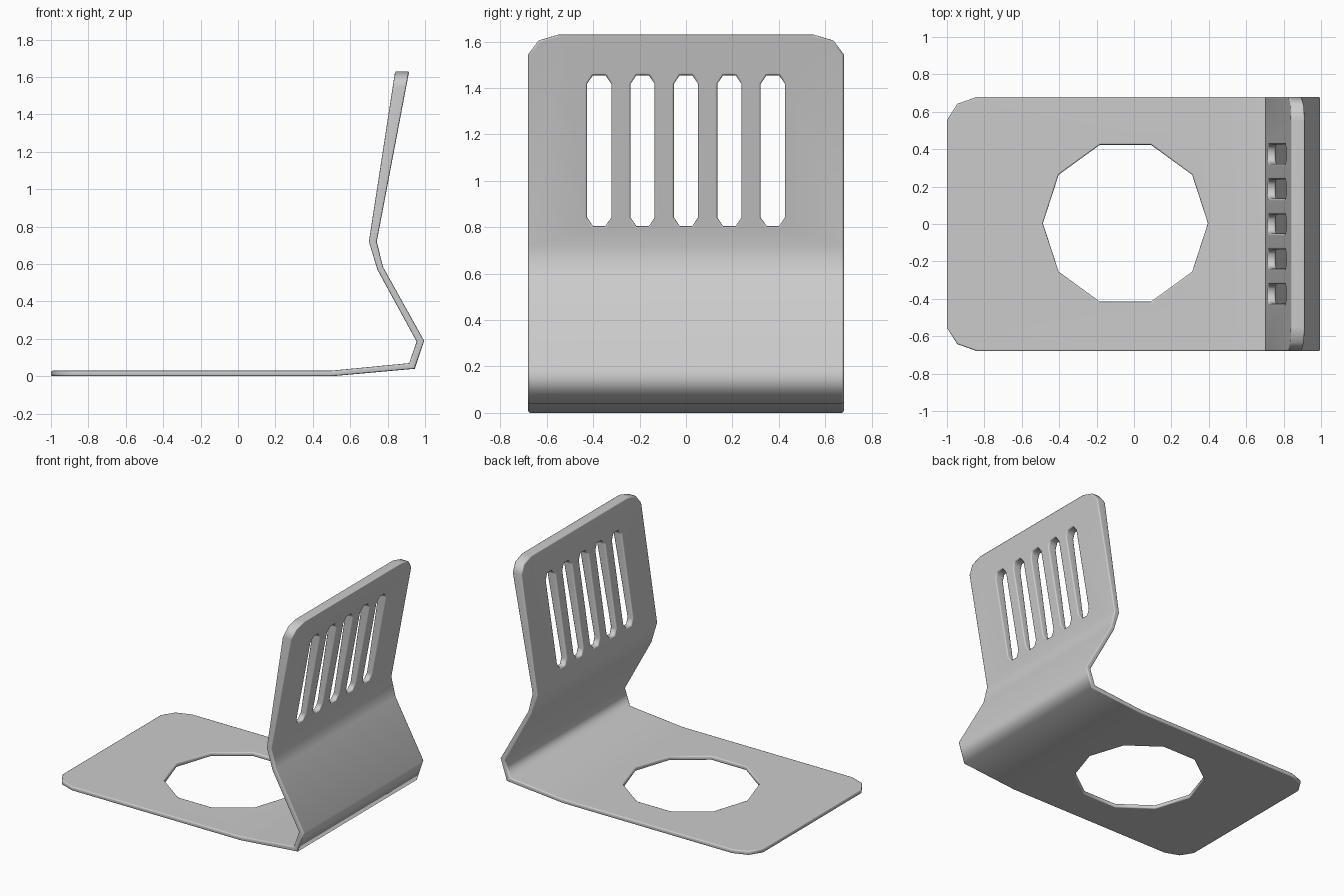
import bpy, bmesh, math
from mathutils import Vector

cube = bpy.data.objects.get("Cube")
if cube:
    bpy.data.objects.remove(cube, do_unlink=True)

HALF = 0.68  # half width of the bent sheet


def add_object(name, bm):
    bmesh.ops.recalc_face_normals(bm, faces=bm.faces)
    mesh = bpy.data.meshes.new(name)
    bm.to_mesh(mesh)
    bm.free()
    obj = bpy.data.objects.new(name, mesh)
    bpy.context.collection.objects.link(obj)
    return obj


def prism(bm, points, direction):
    """Closed prism: a flat outline pushed along a direction."""
    face = bm.faces.new([bm.verts.new(p) for p in points])
    moved = bmesh.ops.extrude_face_region(bm, geom=[face], use_keep_orig=True)["geom"]
    verts = [v for v in moved if isinstance(v, bmesh.types.BMVert)]
    bmesh.ops.translate(bm, verts=verts, vec=Vector(direction))


# Bent sheet: outer and inner edge of its side profile (x, z)
outer = [(-1, 0), (0.5, 0), (0.945, 0.04), (0.995, 0.19),
         (0.775, 0.585), (0.742, 0.72), (0.915, 1.63)]
inner = [(-1, 0.03), (0.5, 0.03), (0.915, 0.07), (0.955, 0.185),
         (0.745, 0.57), (0.70, 0.72), (0.84, 1.63)]

bm = bmesh.new()
rows = [[[bm.verts.new((x, y, z)) for x, z in edge] for edge in (outer, inner)]
        for y in (-HALF, HALF)]
(fo, fi), (bo, bi) = rows
for i in range(len(outer) - 1):
    for a, b in ((fo, fi), (fi, bi), (bi, bo), (bo, fo)):
        bm.faces.new((a[i], a[i + 1], b[i + 1], b[i]))
for i in (0, -1):
    bm.faces.new((fo[i], fi[i], bi[i], bo[i]))
sheet = add_object("bent_bracket", bm)

# Cutter: round hole, vent slots and clipped corners
bm = bmesh.new()
hole = [(-0.046 + 0.441 * math.cos(i * math.tau / 10),
         0.004 + 0.441 * math.sin(i * math.tau / 10), -0.2) for i in range(10)]
prism(bm, hole, (0, 0, 0.4))

for k in range(-2, 3):
    c, w, n = k * 0.187, 0.052, 0.027
    low, high, e = 0.805, 1.455, 0.037
    slot = [(-n, low), (n, low), (w, low + e), (w, high - e),
            (n, high), (-n, high), (-w, high - e), (-w, low + e)]
    prism(bm, [(0.6, c + y, z) for y, z in slot], (0.6, 0, 0))

for s in (-1, 1):
    base_corner = [(-0.84, HALF), (-0.945, 0.642), (-1, 0.555),
                   (-1.1, 0.555), (-1.1, 0.8), (-0.84, 0.8)]
    prism(bm, [(x, s * y, -0.2) for x, y in base_corner], (0, 0, 0.4))
    top_corner = [(HALF, 1.545), (0.635, 1.605), (0.55, 1.63),
                  (0.55, 1.75), (0.8, 1.75), (0.8, 1.545)]
    prism(bm, [(0.6, s * y, z) for y, z in top_corner], (0.6, 0, 0))
cutter = add_object("opening_cutter", bm)

cut = sheet.modifiers.new("openings", 'BOOLEAN')
cut.operation = 'DIFFERENCE'
cut.solver = 'EXACT'
cut.object = cutter
bpy.context.view_layer.objects.active = sheet
bpy.ops.object.modifier_apply(modifier=cut.name)
bpy.data.objects.remove(cutter, do_unlink=True)

# Softened rims, bends left crisp in outline but smooth in shading
for poly in sheet.data.polygons:
    poly.use_smooth = True
bevel = sheet.modifiers.new("soft_rims", 'BEVEL')
bevel.width = 0.009
bevel.segments = 2
bevel.limit_method = 'ANGLE'
bevel.angle_limit = math.radians(73)
sheet.modifiers.new("even_shading", 'WEIGHTED_NORMAL')

# Plain grey metal
grey = bpy.data.materials.new("grey_metal")
grey.use_nodes = True
colour = (0.6, 0.6, 0.6, 1)
grey.diffuse_color = colour
grey.node_tree.nodes["Principled BSDF"].inputs["Base Color"].default_value = colour
sheet.data.materials.clear()
sheet.data.materials.append(grey)
for poly in sheet.data.polygons:
    poly.material_index = 0
